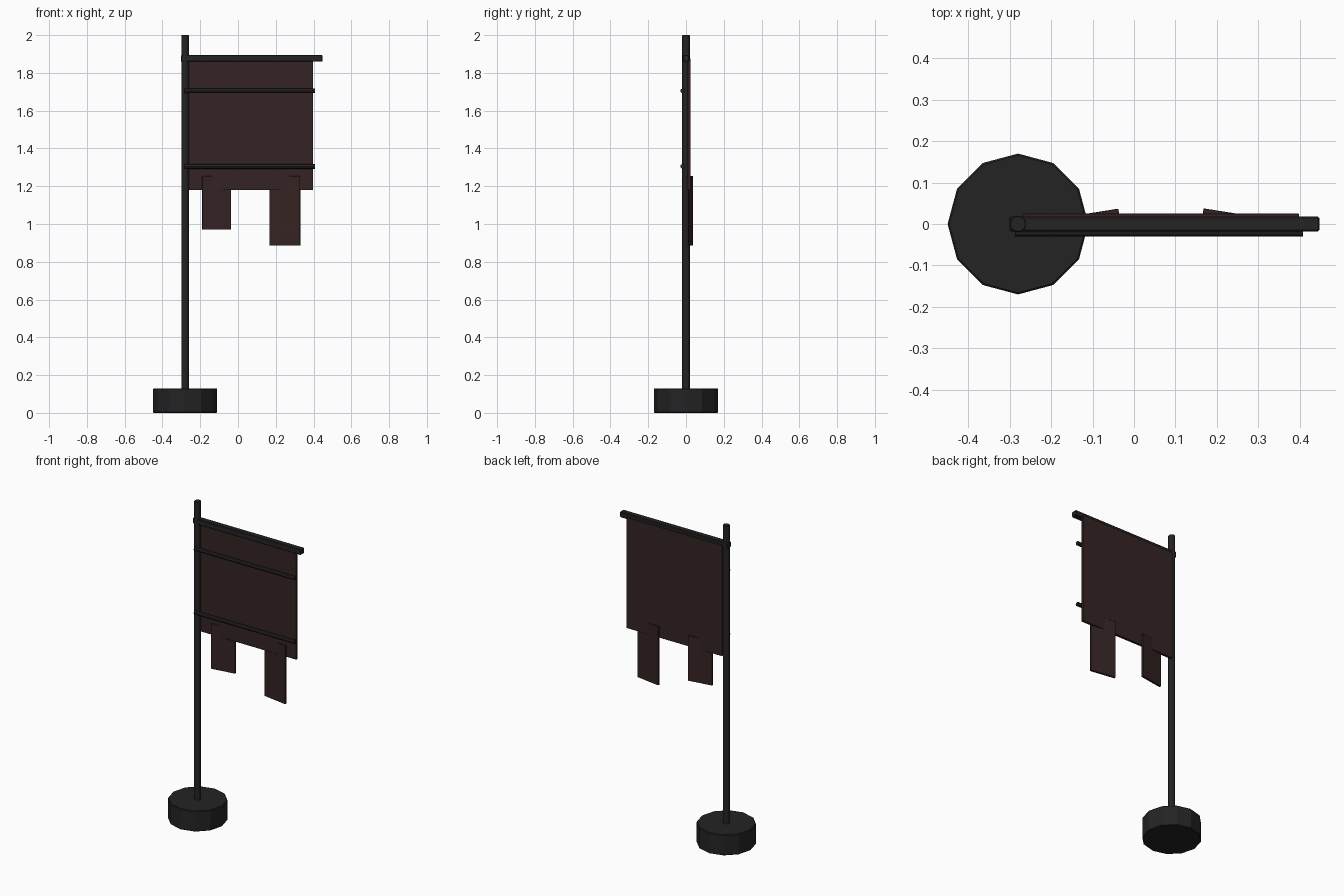
import bpy, math

if "Cube" in bpy.data.objects:
    bpy.data.objects.remove(bpy.data.objects["Cube"])

def material(name, rgb):
    m = bpy.data.materials.new(name)
    m.diffuse_color = (*rgb, 1)
    m.use_nodes = True
    m.node_tree.nodes["Principled BSDF"].inputs["Base Color"].default_value = m.diffuse_color
    return m

IRON = material("dark iron", (0.017, 0.017, 0.017))
CLOTH = material("dark maroon cloth", (0.036, 0.017, 0.017))

def finish(name, mat, bevel):
    o = bpy.context.object
    o.name = name
    o.data.materials.append(mat)
    if bevel:
        b = o.modifiers.new("bevel", 'BEVEL')
        b.width = bevel
        b.segments = 1
    return o

def box(name, x, y, z, mat, bevel=0.0, turn=0.0):
    """Box from (min, max) ranges, turned about the vertical axis."""
    bpy.ops.mesh.primitive_cube_add(size=1, location=[sum(r) / 2 for r in (x, y, z)])
    o = bpy.context.object
    o.scale = [r[1] - r[0] for r in (x, y, z)]
    bpy.ops.object.transform_apply(location=False, rotation=False, scale=True)
    o.rotation_euler.z = math.radians(turn)
    return finish(name, mat, bevel)

def rod(name, sides, r, length, loc, mat, bevel=0.0, along_x=False):
    bpy.ops.mesh.primitive_cylinder_add(vertices=sides, radius=r, depth=length, location=loc,
                                        rotation=(0, math.pi / 2 if along_x else 0, 0))
    return finish(name, mat, bevel)

POLE_X = -0.28

# weighted foot and upright pole
rod("base", 12, 0.17, 0.13, (POLE_X, 0, 0.065), IRON, bevel=0.004)
rod("pole", 12, 0.02, 1.90, (POLE_X, 0, 1.05), IRON, bevel=0.002)

# top crossbar
box("crossbar", (-0.302, 0.448), (-0.018, 0.018), (1.859, 1.895), IRON, bevel=0.004)

# cloth panel behind the rods
box("banner", (-0.267, 0.398), (0.009, 0.025), (1.18, 1.875), CLOTH, bevel=0.001)

# two thin rods across the front
for i, z in enumerate((1.705, 1.305)):
    rod(f"front_rod_{i + 1}", 8, 0.0125, 0.695, (0.0605, -0.018, z), IRON, along_x=True)

# hanging strips, each turned slightly so it cuts through the panel
box("left_strip", (-0.190, -0.036), (0.012, 0.025), (0.97, 1.253), CLOTH, 0.001, 9)
box("right_strip", (0.166, 0.330), (0.012, 0.025), (0.885, 1.253), CLOTH, 0.001, -9)
